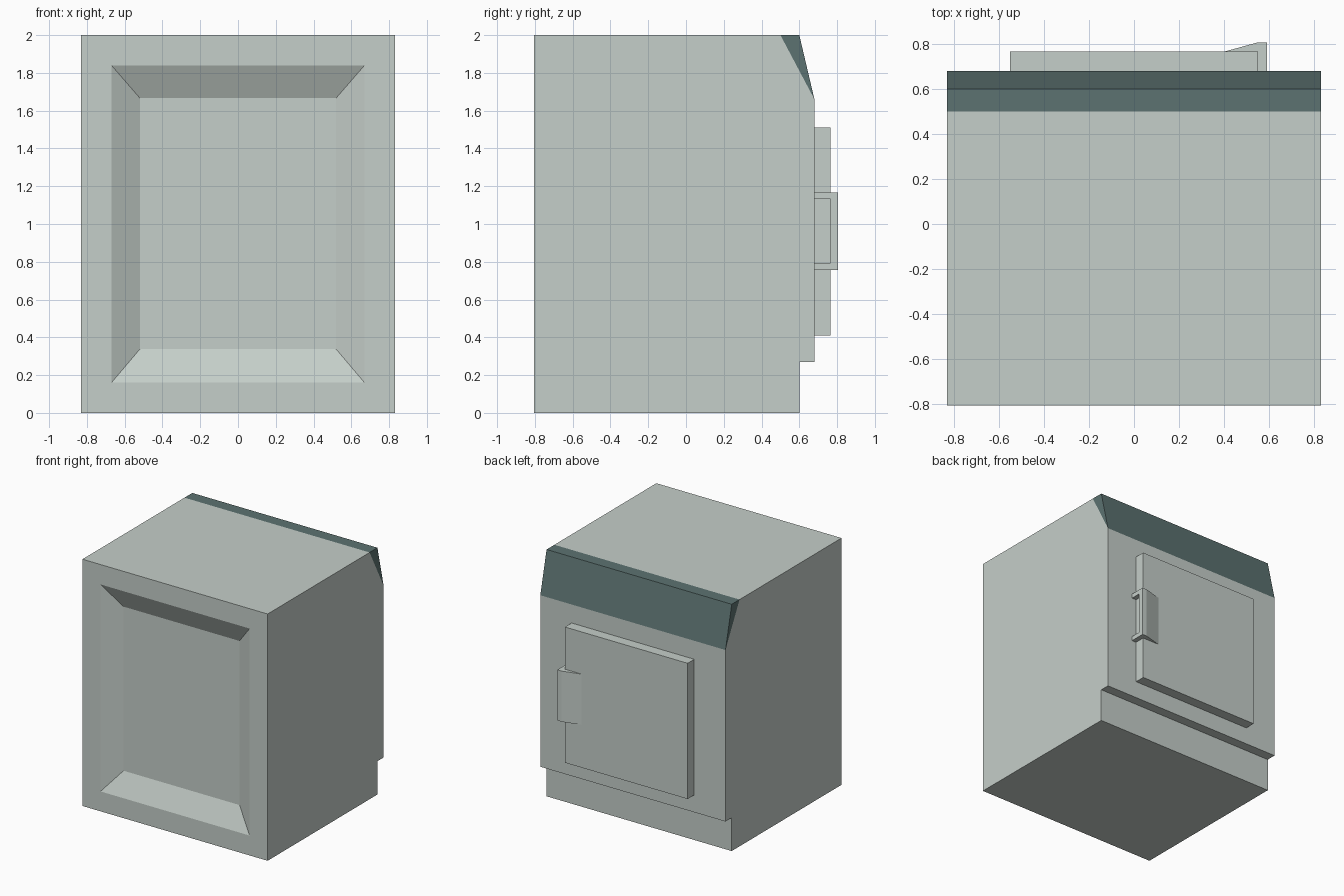
import bpy, bmesh
from mathutils import Vector

if "Cube" in bpy.data.objects:
    bpy.data.objects.remove(bpy.data.objects["Cube"], do_unlink=True)


def material(name, rgb):
    mat = bpy.data.materials.new(name)
    mat.use_nodes = True
    mat.diffuse_color = (*rgb, 1)
    mat.node_tree.nodes["Principled BSDF"].inputs["Base Color"].default_value = (*rgb, 1)
    return mat


PALE = material("pale grey green", (0.56, 0.62, 0.585))
DARK = material("dark teal", (0.107, 0.168, 0.164))


def extrude(bm, points, offset, cut=None):
    """Extrude a flat outline into a solid; cut splits the outline between two corners."""
    verts = [bm.verts.new(p) for p in points]
    bm.faces.new(verts)
    if cut:
        bmesh.ops.connect_verts(bm, verts=[verts[i] for i in cut])
    ret = bmesh.ops.extrude_face_region(bm, geom=bm.faces[:])
    moved = [g for g in ret["geom"] if isinstance(g, bmesh.types.BMVert)]
    bmesh.ops.translate(bm, verts=moved, vec=Vector(offset))
    bmesh.ops.recalc_face_normals(bm, faces=bm.faces[:])


def finish(bm, name):
    mesh = bpy.data.meshes.new(name)
    bm.to_mesh(mesh)
    bm.free()
    mesh.materials.append(PALE)
    mesh.materials.append(DARK)
    obj = bpy.data.objects.new(name, mesh)
    bpy.context.collection.objects.link(obj)
    return obj


def box(name, low, high):
    bm = bmesh.new()
    (x, y, z), (X, Y, Z) = low, high
    extrude(bm, [(x, y, z), (X, y, z), (X, Y, z), (x, Y, z)], (0, 0, Z - z))
    return finish(bm, name)


# Cabinet: side outline with toe recess and chamfered rear top edge
W, BACK = 0.83, 0.68
outline = [(-0.806, 0), (0.6, 0), (0.6, 0.27), (BACK, 0.27),
           (BACK, 1.66), (0.6, 2), (0.5, 2), (-0.806, 2)]
bm = bmesh.new()
extrude(bm, [(-W, y, z) for y, z in outline], (2 * W, 0, 0), cut=(4, 6))

# Dark trim wraps the rear top edge
for f in bm.faces:
    c = f.calc_center_median()
    f.material_index = int(c.y > 0.5 and c.z > 1.7)

# Sunken front panel with sloping surround
front = min(bm.faces, key=lambda f: f.calc_center_median().y)
bmesh.ops.inset_individual(bm, faces=[front], thickness=0.228)
bmesh.ops.inset_individual(bm, faces=[front], thickness=0.08)
for v in front.verts:
    v.co.x = 0.52 if v.co.x > 0 else -0.52
    v.co.z = 1.667 if v.co.z > 1 else 0.337
    v.co.y += 0.083
finish(bm, "cabinet")

# Rear door
DOOR = 0.765
box("rear_door", (-0.55, BACK, 0.41), (0.55, DOOR, 1.51))

# Door handle: wedge grip with a bracket at each end
LOW, HIGH, THICK = 0.757, 1.168, 0.036
bm = bmesh.new()
grip = [(0.4, DOOR), (0.59, DOOR), (0.59, 0.806), (0.55, 0.806)]
extrude(bm, [(x, y, LOW) for x, y in grip], (0, 0, HIGH - LOW))
finish(bm, "handle_grip")
for name, z in (("lower", LOW), ("upper", HIGH - THICK)):
    box("handle_bracket_" + name, (0.55, BACK, z), (0.59, DOOR, z + THICK))
